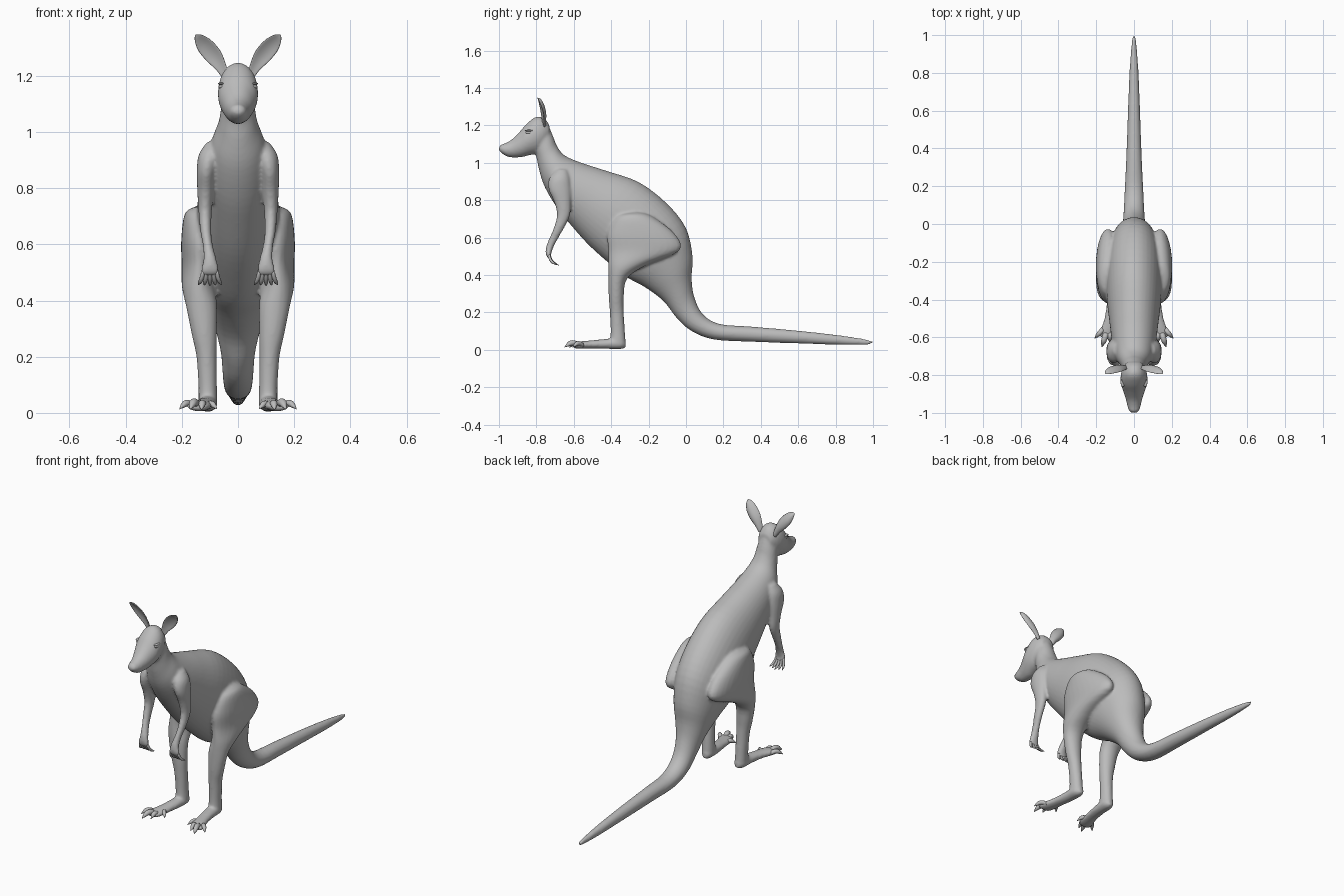
import bpy, bmesh, math
from mathutils import Vector

fur = bpy.data.materials.new("grey_fur")
fur.diffuse_color = (0.5, 0.5, 0.5, 1)


def spline(rows, steps):
    """Catmull-Rom interpolation through rows of numbers."""
    out = []
    for i in range(len(rows) - 1):
        a, b, c, d = (rows[max(0, min(len(rows) - 1, i + k))] for k in (-1, 0, 1, 2))
        for s in range(steps):
            t = s / steps
            out.append([0.5 * (2 * q + (r - p) * t + (2 * p - 5 * q + 4 * r - w) * t * t
                               + (3 * q - p - 3 * r + w) * t ** 3)
                        for p, q, r, w in zip(a, b, c, d)])
    return out + [list(rows[-1])]


def loft(bm, rings, sides, side=1, cup=0):
    """Skin rings of (centre, half-axis U, half-axis V); side mirrors in x."""
    loops = []
    for c, u, v in rings:
        loop = []
        for k in range(sides):
            a = 2 * math.pi * k / sides
            p = c + u * math.cos(a) + v * math.sin(a)
            p.y += cup * u.length * math.sin(a) ** 2
            loop.append(bm.verts.new((p.x * side, p.y, p.z)))
        loops.append(loop)
    for a, b in zip(loops, loops[1:]):
        for k in range(sides):
            n = (k + 1) % sides
            bm.faces.new((a[k], a[n], b[n], b[k]))
    bm.faces.new(loops[0])
    bm.faces.new(loops[-1])


def profile_rings(rows, steps=4):
    """Rows: upper y, z, lower y, z, half width."""
    return [(Vector((0, (a + c) / 2, (b + d) / 2)), Vector((w, 0, 0)),
             Vector((0, (a - c) / 2, (b - d) / 2))) for a, b, c, d, w in spline(rows, steps)]


def flat_rings(rows, axis, steps=4):
    """Rows: x, y, z, half width in x, half width along the given axis."""
    return [(Vector((x, y, z)), Vector((p, 0, 0)), axis * q)
            for x, y, z, p, q in spline(rows, steps)]


def finish(name, bm):
    bmesh.ops.recalc_face_normals(bm, faces=bm.faces)
    me = bpy.data.meshes.new(name)
    bm.to_mesh(me)
    bm.free()
    me.materials.append(fur)
    me.shade_smooth()
    ob = bpy.data.objects.new(name, me)
    bpy.context.collection.objects.link(ob)
    return ob


Y, Z = Vector((0, 1, 0)), Vector((0, 0, 1))

# Tail, torso and neck in one sweep
trunk = [(.998, .045, .998, .032, .006), (.95, .058, .95, .026, .013), (.8, .08, .8, .027, .024),
         (.6, .102, .6, .034, .032), (.35, .124, .35, .043, .041), (.18, .138, .15, .055, .05),
         (.09, .19, .03, .1, .055), (.045, .28, -.05, .17, .062), (.03, .38, -.12, .26, .085),
         (.035, .5, -.22, .335, .115), (0, .65, -.32, .39, .14), (-.1, .78, -.42, .47, .15),
         (-.25, .895, -.52, .56, .145), (-.42, .955, -.61, .66, .13),
         (-.56, 1.0, -.69, .76, .115), (-.65, 1.04, -.755, .87, .095),
         (-.69, 1.09, -.785, .96, .07), (-.71, 1.14, -.8, 1.03, .06), (-.735, 1.2, -.82, 1.08, .052)]
# Head from the back of the skull to the nose
head = [(-.73, 1.2, -.735, 1.12, .04), (-.755, 1.235, -.77, 1.07, .06),
        (-.8, 1.246, -.8, 1.048, .07), (-.85, 1.21, -.84, 1.04, .07),
        (-.89, 1.165, -.88, 1.03, .057), (-.93, 1.125, -.925, 1.028, .043),
        (-.965, 1.105, -.955, 1.033, .036), (-.99, 1.096, -.985, 1.05, .027),
        (-1.0, 1.08, -1.0, 1.066, .012)]
# Haunch and lower leg
leg = [(.13, -.27, .735, .02, .03), (.135, -.275, .71, .054, .1), (.135, -.24, .62, .067, .18),
       (.138, -.225, .53, .063, .19), (.14, -.315, .45, .06, .1), (.13, -.365, .38, .055, .05),
       (.12, -.373, .28, .045, .04), (.112, -.37, .2, .036, .037), (.108, -.365, .1, .033, .038),
       (.107, -.365, .04, .033, .042), (.107, -.365, .012, .025, .035)]
foot = [(.105, -.322, .03, .014, .018), (.107, -.35, .035, .033, .031), (.11, -.42, .032, .034, .027),
        (.122, -.5, .029, .035, .022), (.138, -.57, .025, .042, .019), (.145, -.6, .022, .034, .014)]
arm = [(.085, -.665, .965, .025, .03), (.1, -.675, .92, .04, .055), (.112, -.675, .86, .035, .06),
       (.115, -.66, .79, .03, .045), (.117, -.655, .72, .024, .035), (.115, -.68, .65, .02, .028),
       (.108, -.705, .6, .018, .024), (.1, -.728, .55, .023, .02), (.1, -.735, .51, .032, .014),
       (.1, -.727, .488, .032, .01)]

bm = bmesh.new()
loft(bm, profile_rings(trunk), 40)
loft(bm, profile_rings(head), 32)
for s in (1, -1):
    loft(bm, flat_rings(leg, Y), 28, s)
    loft(bm, flat_rings(foot, Z), 20, s)
    loft(bm, flat_rings(arm, Y), 20, s)
body = finish("body", bm)
# Fuse the lofted limbs into one skin with soft joints
mod = body.modifiers.new("fuse", 'REMESH')
mod.mode = 'VOXEL'
mod.voxel_size = 0.0075
mod.use_smooth_shade = True
mod = body.modifiers.new("soften", 'SMOOTH')
mod.factor = 0.5
mod.iterations = 5

# Clawed toes and fingers: root, tip, thickness, arch height
toes = [((.112, -.53, .026), (.075, -.575, .014), .013, .012),
        ((.125, -.57, .026), (.13, -.625, .012), .015, .014),
        ((.146, -.575, .027), (.17, -.65, .014), .017, .016),
        ((.162, -.555, .026), (.208, -.605, .014), .014, .014)]
fingers = [((.1 + .022 * k, -.733, .505), (.1 + .042 * k, -.68 - .012 * abs(k), .452 + .004 * abs(k)),
            .0085, 0) for k in (-1, -.5, 0, .5, 1)]


def digits(name, rows, bend):
    bm = bmesh.new()
    for s in (1, -1):
        for a, b, r, arch in rows:
            a, b = Vector(a), Vector(b)
            rings = []
            for i in range(9):
                t = i / 8
                c = a.lerp(b, t) + (Z * arch + bend) * math.sin(math.pi * t)
                d = (b - a).normalized()
                u = d.cross(Z if abs(d.z) < .7 else Y).normalized()
                w = r * (1 - .3 * t) if t < .7 else r * .79 * (1.04 - t) / .34
                rings.append((c, u * w, d.cross(u) * w))
            loft(bm, rings, 10, s)
    finish(name, bm)


digits("toes", toes, Vector())
digits("fingers", fingers, Vector((0, -.006, -.008)))

# Cupped ears
ear = [(.045, -.762, 1.2, .014), (.062, -.765, 1.235, .022), (.088, -.77, 1.272, .032),
       (.118, -.778, 1.308, .031), (.14, -.787, 1.335, .018), (.151, -.792, 1.346, .003)]
bm = bmesh.new()
across = Vector((.76, .3, -.57)).normalized()
for s in (1, -1):
    loft(bm, [(Vector((x, y, z)), across * w, Vector((0, min(.008, w * .5), 0)))
              for x, y, z, w in spline(ear, 4)], 20, s, .4)
finish("ears", bm)

# Almond eyes with brow lids
bm = bmesh.new()
for s in (1, -1):
    for z, y, rx, ry, rz in ((1.162, -.838, .010, .02, .009), (1.172, -.838, .012, .024, .005)):
        new = bmesh.ops.create_uvsphere(bm, u_segments=16, v_segments=10, radius=1)["verts"]
        for v in new:
            v.co = Vector((s * (.059 + v.co.x * rx), y + v.co.y * ry, z + v.co.z * rz))
finish("eyes", bm)
